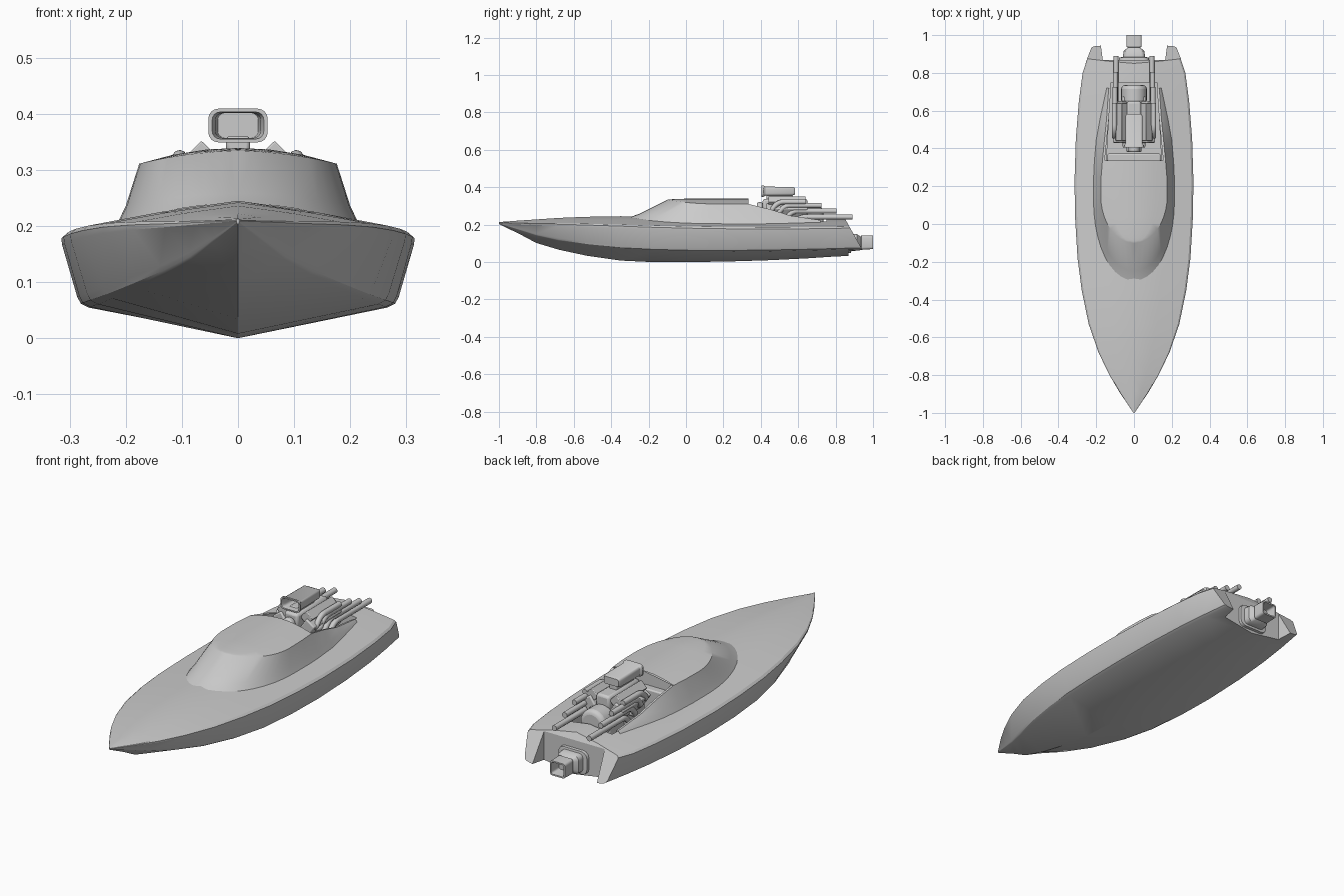
import bpy, bmesh, math
from mathutils import Vector

if "Cube" in bpy.data.objects:
    bpy.data.objects.remove(bpy.data.objects["Cube"])


def finish(ob, angle=32):
    bpy.ops.object.select_all(action='DESELECT')
    bpy.context.view_layer.objects.active = ob
    ob.select_set(True)
    bpy.ops.object.shade_smooth_by_angle(angle=math.radians(angle))


def from_bm(name, bm):
    bmesh.ops.remove_doubles(bm, verts=bm.verts, dist=1e-5)
    bmesh.ops.recalc_face_normals(bm, faces=bm.faces)
    me = bpy.data.meshes.new(name)
    bm.to_mesh(me)
    bm.free()
    ob = bpy.data.objects.new(name, me)
    bpy.context.collection.objects.link(ob)
    return ob


def loft(name, rings, smooth=32):
    bm = bmesh.new()
    vr = [[bm.verts.new(p) for p in r] for r in rings]
    n = len(vr[0])
    for a, b in zip(vr, vr[1:]):
        for i in range(n):
            j = (i + 1) % n
            bm.faces.new((a[i], a[j], b[j], b[i]))
    bm.faces.new(vr[0])
    bm.faces.new(vr[-1])
    ob = from_bm(name, bm)
    if smooth:
        finish(ob, smooth)
    return ob


def rrect(hw, hz, r, y, cz, seg=4):
    """Rounded rectangle in the xz plane."""
    pts = []
    for k, (sx, sz) in enumerate(((1, 1), (-1, 1), (-1, -1), (1, -1))):
        for s in range(seg + 1):
            a = math.pi / 2 * (k + s / seg)
            pts.append((sx * (hw - r) + r * math.cos(a), y, cz + sz * (hz - r) + r * math.sin(a)))
    return pts


def box(name, loc, size, rot=0, bevel=0.006):
    bpy.ops.mesh.primitive_cube_add(size=1, location=loc, rotation=(0, rot, 0))
    ob = bpy.context.object
    ob.name = name
    ob.scale = size
    bpy.ops.object.transform_apply(location=False, rotation=False, scale=True)
    m = ob.modifiers.new("bevel", 'BEVEL')
    m.width, m.segments = bevel, 2
    finish(ob)
    return ob


def cylinder(name, loc, r, depth):
    bpy.ops.mesh.primitive_cylinder_add(vertices=24, radius=r, depth=depth, location=loc,
                                        rotation=(math.pi / 2, 0, 0))
    ob = bpy.context.object
    ob.name = name
    m = ob.modifiers.new("bevel", 'BEVEL')
    m.width, m.segments, m.limit_method = min(r, depth) * 0.3, 3, 'ANGLE'
    finish(ob)


def cut(ob, outline, z0, z1):
    cutter = loft("cutter", [[(x, y, z) for x, y in outline] for z in (z0, z1)], 0)
    cutter.hide_render = True
    m = ob.modifiers.new("cut", 'BOOLEAN')
    m.object, m.operation, m.solver = cutter, 'DIFFERENCE', 'EXACT'
    bpy.ops.object.select_all(action='DESELECT')
    bpy.context.view_layer.objects.active = ob
    ob.select_set(True)
    bpy.ops.object.modifier_apply(modifier=m.name)
    bpy.data.objects.remove(cutter)


# Hull: y, half width, keel z, chine z, sheer z, deck crown z, chine width ratio
stations = [
    (-1.00, 0.003, 0.203, 0.206, 0.209, 0.214, 0.80),
    (-0.89, 0.077, 0.150, 0.172, 0.206, 0.222, 0.62),
    (-0.80, 0.130, 0.102, 0.143, 0.204, 0.228, 0.66),
    (-0.68, 0.188, 0.066, 0.116, 0.202, 0.236, 0.72),
    (-0.53, 0.240, 0.034, 0.092, 0.198, 0.242, 0.79),
    (-0.35, 0.277, 0.008, 0.073, 0.192, 0.245, 0.85),
    (-0.18, 0.299, 0.000, 0.063, 0.186, 0.243, 0.88),
    (0.02, 0.311, 0.000, 0.058, 0.181, 0.240, 0.89),
    (0.22, 0.315, 0.003, 0.057, 0.178, 0.238, 0.89),
    (0.45, 0.308, 0.010, 0.060, 0.177, 0.236, 0.89),
    (0.65, 0.292, 0.020, 0.064, 0.178, 0.235, 0.89),
    (0.80, 0.272, 0.030, 0.068, 0.180, 0.234, 0.89),
    (None, 0.246, 0.036, 0.072, 0.182, 0.232, 0.90)]
rings = []
for y, w, zk, zc, zs, zd, f in stations:
    side = zs - zc
    half = [(w * f * 0.95, zc - side * 0.02), (w * f, zc + side * 0.04),
            (w * (f + 0.02), zc + side * 0.14), (w * 0.995, zs - side * 0.1),
            (w, zs), (w * 0.965, zs + (zd - zs) * 0.16),
            (w * 0.5, zs + (zd - zs) * 0.62)]
    sec = [(0, zk)] + half + [(0, zd)] + [(-x, z) for x, z in reversed(half)]
    # The last station is raked to form the sloping transom
    rings.append([(x, y if y is not None else 0.85 + (0.232 - z) * 0.56, z) for x, z in sec])
hull = loft("hull", rings, 0)
cut(hull, [(-0.145, 0.34), (0.145, 0.34), (0.122, 0.75), (-0.122, 0.75)], 0.13, 0.5)
cut(hull, [(-0.165, 0.868), (0.165, 0.868), (0.19, 1.05), (-0.19, 1.05)], -0.2, 0.5)
finish(hull, 28)


# Cabin: U-shaped rails from base to roof edge, running aft as low flanks
def rail(w, yf, ym, z_front, z_side, aft):
    arc = [math.pi / 2 * k / 10 for k in range(11)]
    pts = [(w * math.sin(a), ym - (ym - yf) * math.cos(a),
            z_front + (z_side - z_front) * math.sin(a) ** 2) for a in arc]
    return pts + aft


top = rail(0.176, -0.10, 0.15, 0.333, 0.311,
           [(0.174, 0.25, 0.311), (0.167, 0.335, 0.310), (0.156, 0.45, 0.282),
            (0.145, 0.56, 0.248), (0.134, 0.72, 0.224)])
flare = rail(0.200, -0.25, 0.12, 0.258, 0.236,
             [(0.200, 0.25, 0.236), (0.195, 0.335, 0.236), (0.186, 0.45, 0.232),
              (0.168, 0.56, 0.226), (0.142, 0.72, 0.217)])
base = rail(0.217, -0.30, 0.12, 0.240, 0.200,
            [(0.216, 0.25, 0.199), (0.212, 0.335, 0.199), (0.202, 0.45, 0.200),
             (0.182, 0.56, 0.203), (0.147, 0.72, 0.209)])
inner = [(x - 0.012, y, z - 0.002) for x, y, z in top]
wall = [(x - 0.012, y, 0.17) for x, y, z in top]
R = 12  # rail index of the rear edge of the roof
bm = bmesh.new()


def quad(pts):
    bm.faces.new([bm.verts.new(p) for p in pts])


for s in (1, -1):
    mir = lambda p: (s * p[0], p[1], p[2])
    for i in range(len(top) - 1):
        rows = [base, flare, top] + ([inner, wall] if i >= R else [])
        for a, b in zip(rows, rows[1:]):
            quad([mir(p) for p in (a[i], a[i + 1], b[i + 1], b[i])])
        if i < R:
            mids = []
            for k in (i, i + 1):
                x, y, z = top[k]
                mids.append([(x * t, y, z + (0.333 + 0.006 * min(1, k / 6) - z) * (1 - t * t))
                             for t in (1, 0.66, 0.33, 0)])
            for t in range(3):
                pts = [mids[0][t], mids[1][t], mids[1][t + 1], mids[0][t + 1]]
                if i == 0:
                    pts = [pts[1], pts[2], pts[0]]
                quad([mir(p) for p in pts])
e = top[R]
quad([(e[0], e[1], e[2]), (0, e[1], 0.339), (-e[0], e[1], e[2]), (-e[0], e[1], 0.17), (e[0], e[1], 0.17)])
bmesh.ops.dissolve_degenerate(bm, dist=1e-6, edges=bm.edges)
finish(from_bm("cabin", bm), 35)
box("bay_front_ledge", (0, 0.35, 0.20), (0.28, 0.045, 0.15))

# Engine
box("engine_block", (0, 0.54, 0.20), (0.12, 0.27, 0.14))
box("blower", (0, 0.53, 0.30), (0.075, 0.24, 0.075), bevel=0.012)
box("scoop_neck", (0, 0.50, 0.345), (0.042, 0.14, 0.03))
cylinder("rear_housing", (0, 0.685, 0.225), 0.068, 0.10)
cylinder("blower_pulley", (0, 0.395, 0.29), 0.03, 0.03)
cylinder("crank_pulley", (0, 0.395, 0.20), 0.04, 0.03)
for s in (1, -1):
    box("cylinder_head", (s * 0.066, 0.54, 0.265), (0.055, 0.22, 0.09), s * math.radians(35))
    box("valve_cover", (s * 0.064, 0.54, 0.318), (0.046, 0.20, 0.05), s * math.radians(45), 0.003)
    # Four stacked exhaust pipes, lower ones reaching further aft
    for k, (y0, y1, z) in enumerate(((0.455, 0.64, 0.322), (0.49, 0.725, 0.303),
                                     (0.53, 0.805, 0.273), (0.57, 0.89, 0.241))):
        x = 0.104 - 0.003 * k
        cu = bpy.data.curves.new("exhaust_pipe", 'CURVE')
        cu.dimensions = '3D'
        cu.bevel_depth, cu.bevel_resolution, cu.use_fill_caps = 0.0135, 3, True
        sp = cu.splines.new('NURBS')
        path = [(0.07, y0, z - 0.05), (x, y0, z - 0.05), (x, y0 + 0.02, z - 0.02),
                (x, y0 + 0.05, z), (x, y0 + 0.09, z), (x, y1, z)]
        sp.points.add(len(path) - 1)
        for p, c in zip(sp.points, path):
            p.co = (s * c[0], c[1], c[2], 1)
        sp.use_endpoint_u, sp.order_u = True, 3
        bpy.context.collection.objects.link(bpy.data.objects.new("exhaust_pipe", cu))

# Hollow air scoop
loft("air_scoop", [rrect(hw, hz, r, y, 0.379) for hw, hz, r, y in (
    (0.036, 0.022, 0.012, 0.50), (0.040, 0.022, 0.012, 0.425), (0.046, 0.024, 0.014, 0.405),
    (0.053, 0.030, 0.018, 0.405), (0.053, 0.030, 0.018, 0.415), (0.046, 0.024, 0.012, 0.425),
    (0.046, 0.023, 0.012, 0.57), (0.040, 0.018, 0.010, 0.582))])

# Jet drive on the transom with a hollow nozzle
loft("jet_drive", [rrect(hw, hz, r, y, 0.105, 3) for hw, hz, r, y in (
    (0.080, 0.058, 0.03, 0.86), (0.078, 0.056, 0.03, 0.882), (0.058, 0.046, 0.02, 0.884),
    (0.056, 0.044, 0.02, 0.915), (0.032, 0.030, 0.015, 0.935), (0.041, 0.038, 0.012, 0.937),
    (0.041, 0.036, 0.012, 1.0), (0.034, 0.029, 0.009, 1.0), (0.030, 0.025, 0.009, 0.945))])
